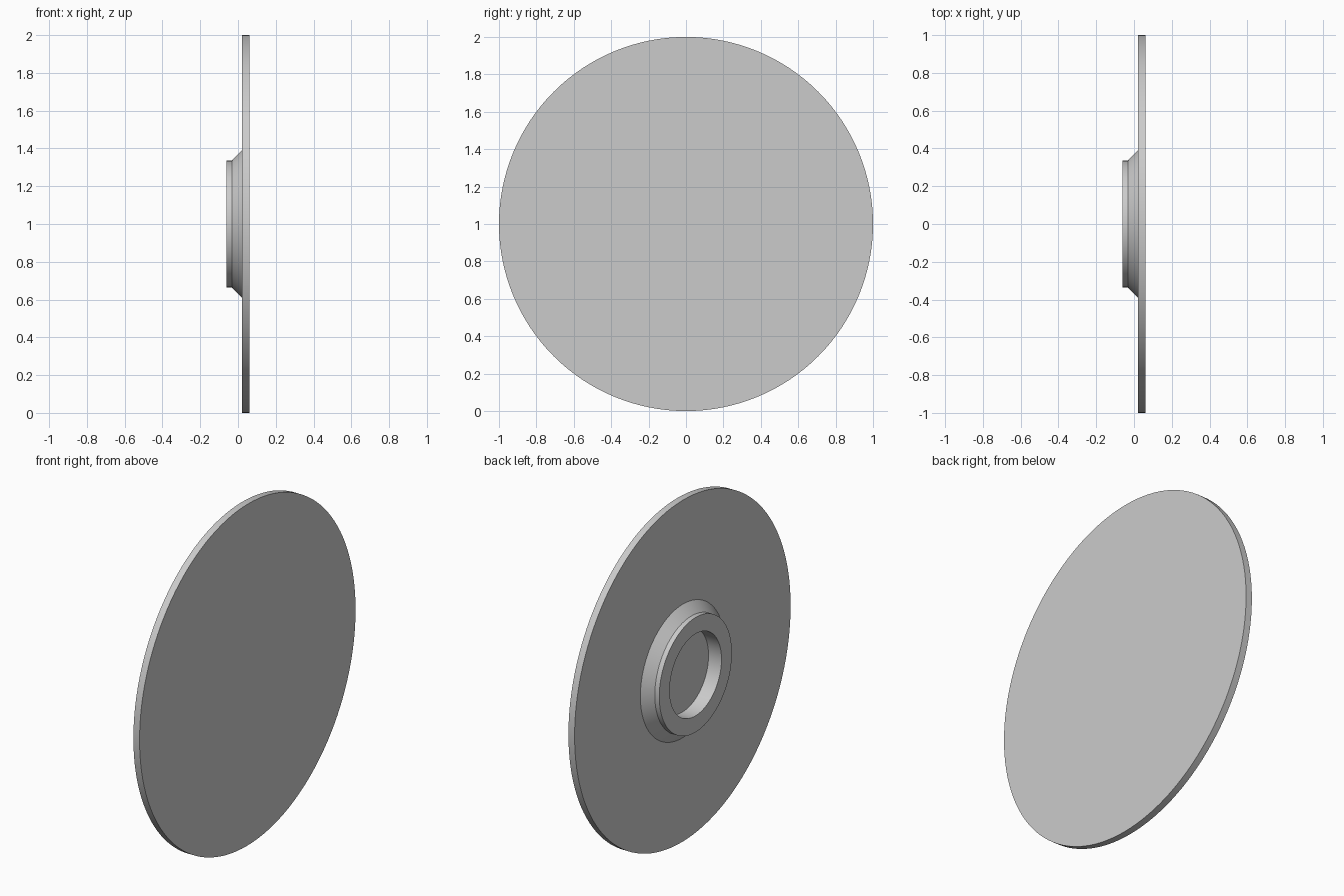
import bpy
import bmesh
from math import pi
from mathutils import Matrix, Vector

cube = bpy.data.objects.get("Cube")
if cube:
    bpy.data.objects.remove(cube, do_unlink=True)

SEGMENTS = 128
CENTRE_Z = 1.0

grey = bpy.data.materials.new("light_grey")
grey.use_nodes = True
grey.diffuse_color = (0.6, 0.6, 0.6, 1)
grey.node_tree.nodes["Principled BSDF"].inputs["Base Color"].default_value = grey.diffuse_color


def lathe(name, profile):
    """Spin (x, radius) points around the horizontal x axis."""
    bm = bmesh.new()
    verts = [bm.verts.new((x, 0, r)) for x, r in profile]
    edges = [bm.edges.new(pair) for pair in zip(verts, verts[1:])]
    bmesh.ops.spin(bm, geom=verts + edges, cent=(0, 0, 0), axis=(1, 0, 0),
                   angle=2 * pi, steps=SEGMENTS, use_duplicate=False)
    bmesh.ops.remove_doubles(bm, verts=bm.verts[:], dist=1e-4)
    bmesh.ops.recalc_face_normals(bm, faces=bm.faces[:])
    bmesh.ops.transform(bm, matrix=Matrix.Translation(Vector((0, 0, CENTRE_Z))),
                        verts=bm.verts[:])
    mesh = bpy.data.meshes.new(name)
    bm.to_mesh(mesh)
    bm.free()
    mesh.materials.append(grey)
    obj = bpy.data.objects.new(name, mesh)
    bpy.context.collection.objects.link(obj)
    bpy.ops.object.select_all(action="DESELECT")
    obj.select_set(True)
    bpy.context.view_layer.objects.active = obj
    bpy.ops.object.shade_smooth_by_angle(angle=pi / 6)
    return obj


# Thin round plate
lathe("disc", [(0.022, 0), (0.022, 1), (0.062, 1), (0.062, 0)])

# Raised collar: bore wall, flat rim, short neck, flared base set into the plate
lathe("hub", [(0.024, 0.24), (-0.062, 0.24), (-0.062, 0.336),
              (-0.033, 0.336), (0.022, 0.391), (0.024, 0.391), (0.024, 0.24)])
